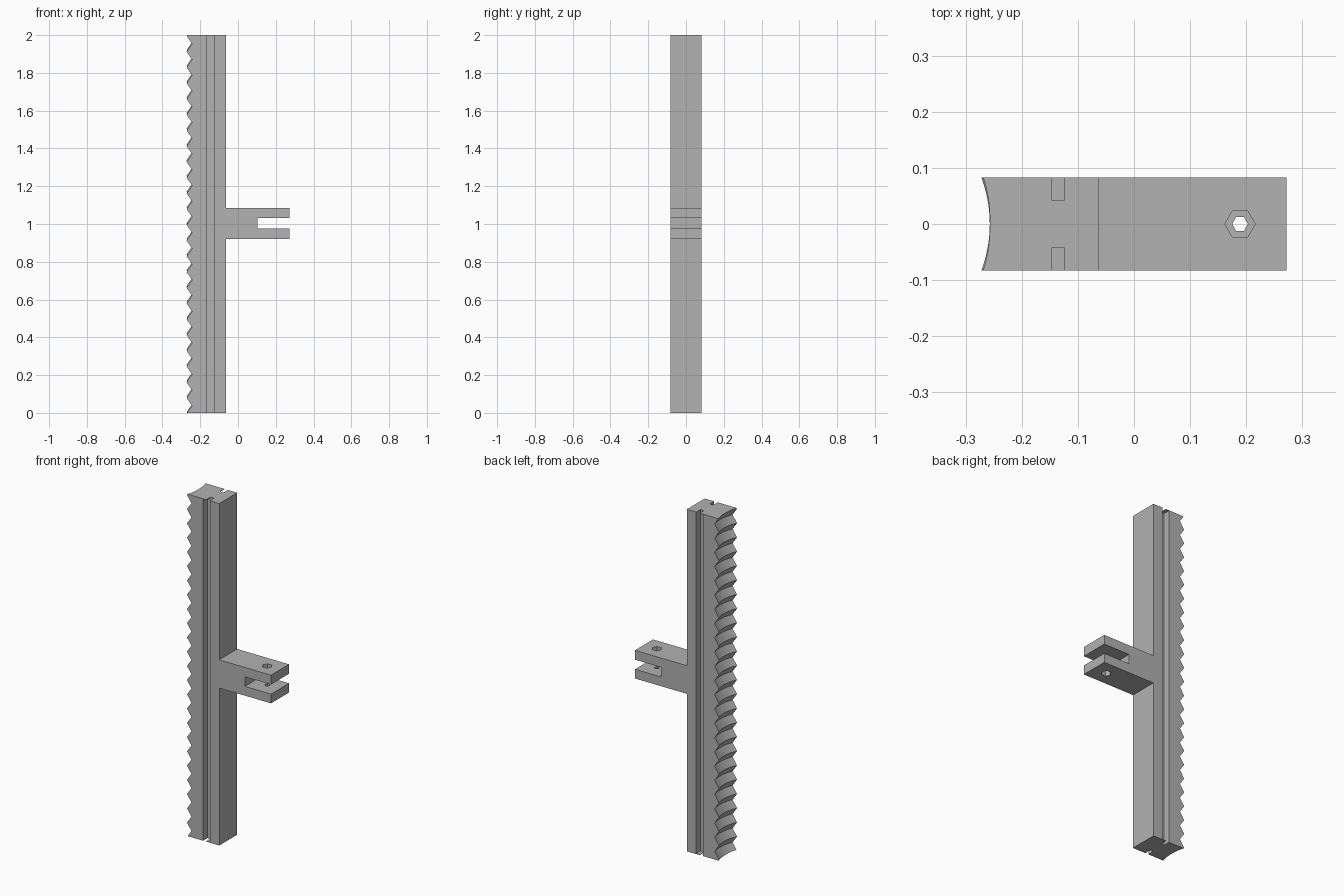
import bpy
import bmesh
import math

cube = bpy.data.objects.get("Cube")
if cube:
    bpy.data.objects.remove(cube, do_unlink=True)

grey = bpy.data.materials.new("light grey")
grey.use_nodes = True
COLOR = (0.445, 0.445, 0.445, 1)
grey.diffuse_color = COLOR
grey.node_tree.nodes["Principled BSDF"].inputs["Base Color"].default_value = COLOR

HALF = 0.083                      # half thickness in y
HEIGHT = 2.0
BACK = -0.063                     # back face of the bar
G0, G1, GY = -0.168, -0.124, 0.043  # side groove
TEETH = 24
PITCH = HEIGHT / TEETH
R, DEPTH, AXIS = 0.237, 0.027, -0.494


def finish(bm, name):
    bmesh.ops.recalc_face_normals(bm, faces=bm.faces)
    mesh = bpy.data.meshes.new(name)
    bm.to_mesh(mesh)
    bm.free()
    mesh.materials.append(grey)
    obj = bpy.data.objects.new(name, mesh)
    bpy.context.collection.objects.link(obj)
    return obj


def prism(name, base, offset):
    """Extrude a flat outline along an offset."""
    bm = bmesh.new()
    face = bm.faces.new([bm.verts.new(p) for p in base])
    out = bmesh.ops.extrude_face_region(bm, geom=[face])
    moved = [v for v in out["geom"] if isinstance(v, bmesh.types.BMVert)]
    bmesh.ops.translate(bm, verts=moved, vec=offset)
    return finish(bm, name)


def tooth_point(y, k):
    """Point on the concave helical thread; crests at even k."""
    shift = PITCH * math.asin(y / R) / math.tau
    z = min(max(k * PITCH / 2 + shift, 0), HEIGHT)
    phase = (z - shift) / PITCH
    drop = 2 * abs(phase - round(phase))
    radius = R + DEPTH * drop
    return (AXIS + math.sqrt(radius ** 2 - y ** 2), y, z)


# Toothed bar: threaded face, grooved sides, flat back
bm = bmesh.new()
N = 12
columns = []
for i in range(N + 1):
    y = HALF * (2 * i / N - 1)
    columns.append([bm.verts.new(tooth_point(y, k)) for k in range(-1, 2 * TEETH + 2)])
for a, b in zip(columns, columns[1:]):
    for k in range(len(a) - 1):
        bm.faces.new((a[k], a[k + 1], b[k + 1], b[k]))

half = [(G0, HALF), (G0, GY), (G1, GY), (G1, HALF), (BACK, HALF)]
outline = half + [(x, -y) for x, y in reversed(half)]
low = [bm.verts.new((x, y, 0)) for x, y in outline]
high = [bm.verts.new((x, y, HEIGHT)) for x, y in outline]
for i in range(len(outline) - 1):
    bm.faces.new((low[i], low[i + 1], high[i + 1], high[i]))
bm.faces.new(columns[-1] + [high[0], low[0]])
bm.faces.new(columns[0] + [high[-1], low[-1]])
bm.faces.new([c[0] for c in columns] + low)
bm.faces.new([c[-1] for c in columns] + high)
bmesh.ops.remove_doubles(bm, verts=bm.verts, dist=1e-5)
finish(bm, "toothed_bar")

# Thin plates that partly close the groove ends
MID = -0.147
for side, name in ((1, "back"), (-1, "front")):
    for x0, x1, z, end in ((G0, MID, HEIGHT - 0.003, "top"), (MID, G1, 0, "bottom")):
        ya, yb = side * GY, side * HALF
        prism(f"{name}_{end}_groove_plate",
              [(x0, ya, z), (x1, ya, z), (x1, yb, z), (x0, yb, z)], (0, 0, 0.003))

# Forked arm
END, SLOT = 0.272, 0.103
Z0, Z1, S0, S1 = 0.921, 1.086, 0.975, 1.031
fork = [(BACK, Z0), (END, Z0), (END, S0), (SLOT, S0),
        (SLOT, S1), (END, S1), (END, Z1), (BACK, Z1)]
arm = prism("forked_arm", [(x, -HALF, z) for x, z in fork], (0, 2 * HALF, 0))

# Hexagonal pin hole with a wider recess on both outer faces
RECESS = 0.03
for radius, z0, z1 in ((0.014, 0.8, 1.2), (0.027, Z1 - RECESS, 1.2), (0.027, 0.8, Z0 + RECESS)):
    ring = [(0.189 + radius * math.cos(i * math.pi / 3),
             radius * math.sin(i * math.pi / 3), z0) for i in range(6)]
    cutter = prism("hole_cutter", ring, (0, 0, z1 - z0))
    cutter.hide_render = True
    mod = arm.modifiers.new("hole", "BOOLEAN")
    mod.operation = "DIFFERENCE"
    mod.solver = "EXACT"
    mod.object = cutter
    bpy.context.view_layer.objects.active = arm
    bpy.ops.object.modifier_apply(modifier=mod.name)
    bpy.data.objects.remove(cutter, do_unlink=True)
